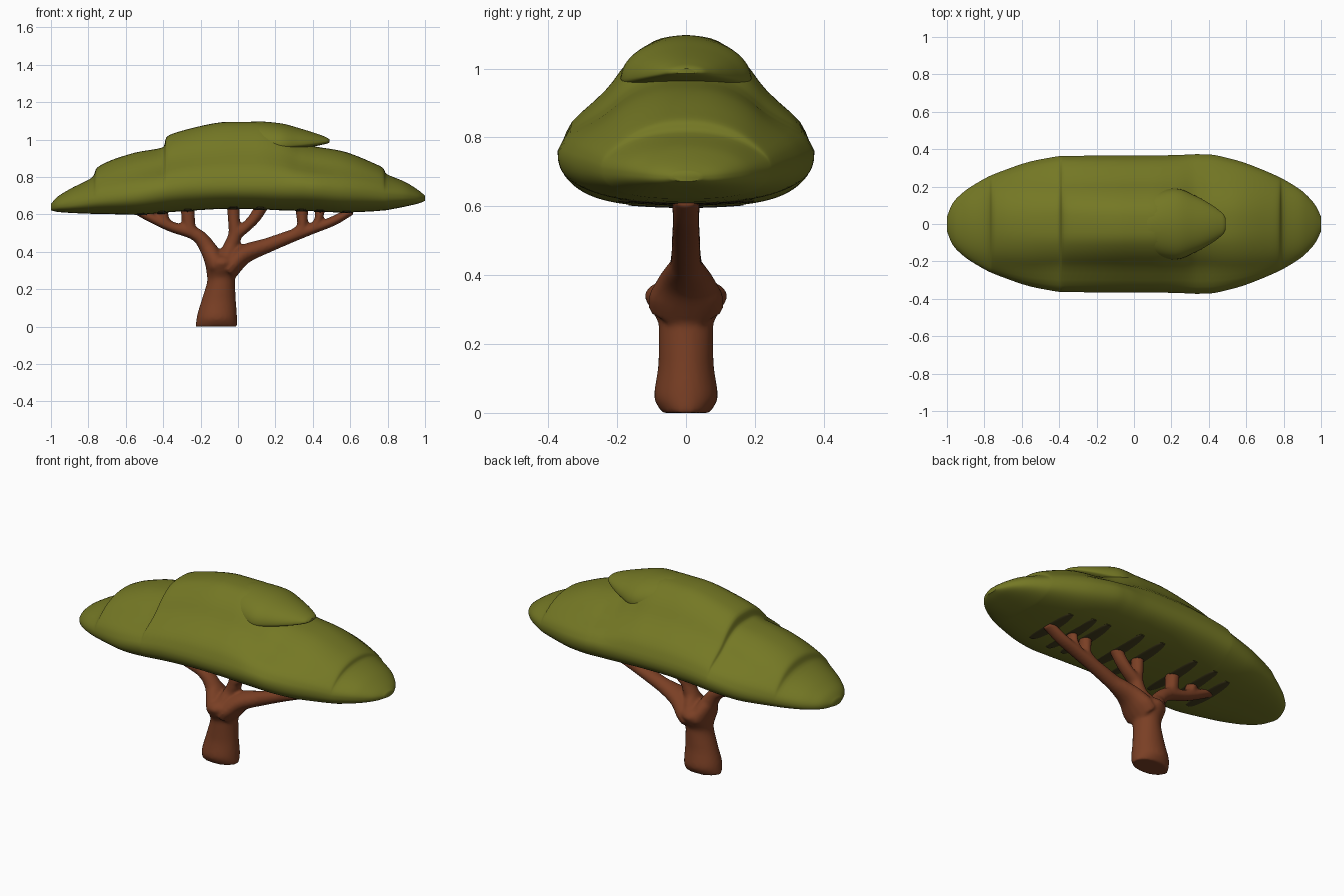
import bpy, bmesh, math
from mathutils import Vector

if "Cube" in bpy.data.objects:
    bpy.data.objects.remove(bpy.data.objects["Cube"])


def material(name, rgb):
    m = bpy.data.materials.new(name)
    m.diffuse_color = (*rgb, 1)
    m.use_nodes = True
    m.node_tree.nodes["Principled BSDF"].inputs["Base Color"].default_value = m.diffuse_color
    return m


LEAF = material("olive_green", (0.175, 0.187, 0.018))
BARK = material("reddish_brown", (0.195, 0.05, 0.018))
DARK = material("dark_olive", (0.06, 0.05, 0.014))


def tangent(a, b):
    return 2 * a * b / (a + b) if a * b > 0 else 0


def smooth(rows, steps):
    """Monotone cubic interpolation of rows of numbers."""
    out = []
    for i in range(len(rows) - 1):
        a, b = rows[i], rows[i + 1]
        p = rows[i - 1] if i else None
        q = rows[i + 2] if i + 2 < len(rows) else None
        for s in range(steps):
            t = s / steps
            row = []
            for k in range(len(a)):
                d = b[k] - a[k]
                m0 = tangent(a[k] - p[k], d) if p else d
                m1 = tangent(d, q[k] - b[k]) if q else d
                row.append(a[k] + m0 * t + (3 * d - 2 * m0 - m1) * t * t
                           + (m0 + m1 - 2 * d) * t ** 3)
            out.append(row)
    out.append(list(rows[-1]))
    return out


def lookup(table, t):
    """Linear lookup in (key, value) pairs with rising keys."""
    for (k0, v0), (k1, v1) in zip(table, table[1:]):
        if t <= k1:
            return v0 + (v1 - v0) * (t - k0) / (k1 - k0)
    return table[-1][1]


def loft(name, rings, mat):
    bm = bmesh.new()
    loops = [[bm.verts.new(p) for p in ring] for ring in rings]
    n = len(loops[0])
    for a, b in zip(loops, loops[1:]):
        for i in range(n):
            j = (i + 1) % n
            bm.faces.new((a[i], a[j], b[j], b[i]))
    bm.faces.new(loops[0])
    bm.faces.new(loops[-1])
    bmesh.ops.recalc_face_normals(bm, faces=bm.faces)
    me = bpy.data.meshes.new(name)
    bm.to_mesh(me)
    bm.free()
    me.materials.append(mat)
    ob = bpy.data.objects.new(name, me)
    bpy.context.collection.objects.link(ob)
    bpy.ops.object.select_all(action='DESELECT')
    ob.select_set(True)
    bpy.context.view_layer.objects.active = ob
    bpy.ops.object.shade_smooth_by_angle(angle=math.radians(50))
    return ob


# Stepped slope of the crown: height fraction -> width fraction
SLOPE = smooth([(0, 1), (.12, .965), (.26, .9), (.41, .75), (.56, .61), (.71, .51),
                (.82, .42), (.91, .32), (.97, .22), (.995, .12), (1, 0)], 3)


def canopy(name, rows, stepped):
    """rows: x, half width, underside z, widest z, top z"""
    rings = []
    for x, w, zb, zm, zt in smooth(rows, 5):
        mix = max(0, 1 - max(0, abs(x) - .4) / .5) if stepped else 0
        ring = []
        for i in range(64):
            a = math.tau * i / 64
            c, s = math.cos(a), math.sin(a)
            if s >= 0:
                t = s ** 1.1 if s > 1e-6 else 0
                f = mix * lookup(SLOPE, t) + (1 - mix) * math.sqrt(max(0, 1 - t * t))
                ring.append((x, w * math.copysign(f, c), zm + (zt - zm) * t))
            else:  # flatter underside
                y = math.copysign(abs(c) ** 0.75, c)
                ring.append((x, w * y, zm - (zm - zb) * abs(s) ** 0.75))
        rings.append(ring)
    return loft(name, rings, LEAF)


# Main crown with steps at both ends
CROWN = [
    (-1, .04, .622, .64, .655), (-.97, .11, .614, .645, .69),
    (-.9, .18, .608, .655, .735), (-.775, .255, .603, .68, .803),
    (-.757, .263, .603, .683, .845), (-.7, .285, .602, .69, .88),
    (-.55, .335, .598, .71, .93), (-.398, .363, .608, .74, .962),
    (-.383, .364, .61, .74, 1.012), (-.25, .365, .62, .755, 1.06),
    (-.05, .366, .63, .76, 1.095), (.1, .367, .628, .76, 1.095),
    (.22, .368, .622, .76, 1.06), (.33, .373, .62, .76, .985),
    (.4, .372, .618, .755, .965), (.55, .34, .61, .74, .94),
    (.7, .285, .615, .725, .885), (.778, .25, .621, .712, .845),
    (.79, .244, .622, .71, .82), (.9, .175, .643, .70, .77),
    (.97, .1, .66, .69, .725), (1, .04, .672, .685, .7)]
canopy("canopy", CROWN, True)

# Overhanging lip at the right end of the top tier
canopy("canopy_top_lip", [
    (0, .14, .95, .985, 1.085), (.1, .17, .94, .975, 1.097),
    (.22, .19, .935, .97, 1.088), (.33, .15, .95, .975, 1.06),
    (.44, .085, .97, .985, 1.025), (.48, .05, .98, .99, 1.008),
    (.49, .03, .985, .99, 1.0)], False)


def branch(name, rows):
    """rows: x, z, radius, in the plane y = 0; deep in y near the fork"""
    pts = smooth(rows, 6)
    rings = []
    for i, (x, z, r) in enumerate(pts):
        p, q = pts[max(i - 1, 0)], pts[min(i + 1, len(pts) - 1)]
        d = Vector((q[0] - p[0], 0, q[1] - p[1])).normalized()
        side = Vector((-d.z, 0, d.x))
        ry = max(1.1 * r, lookup([(0, .1), (.34, .11), (.38, .085), (.43, .045), (1, .02)], z))
        rings.append([Vector((x, 0, z)) + side * r * math.cos(k * math.tau / 16)
                      + Vector((0, ry * math.sin(k * math.tau / 16), 0))
                      for k in range(16)])
    return loft(name, rings, BARK)


# Trunk with a swollen fork: z, centre x, radius x, radius y
trunk = smooth([
    (0, -.115, .112, .07), (.05, -.113, .108, .093), (.15, -.102, .09, .08),
    (.25, -.09, .074, .079), (.3, -.09, .08, .102), (.34, -.087, .085, .121),
    (.37, -.085, .08, .1), (.385, -.085, .05, .06)], 4)
wood = [loft("trunk_and_branches", [[(cx + rx * math.cos(k * math.tau / 28),
                                      ry * math.sin(k * math.tau / 28), z)
                                     for k in range(28)] for z, cx, rx, ry in trunk], BARK)]

# Main limbs and twigs
LIMBS = [
    [(-.11, .32, .06), (-.155, .41, .046), (-.22, .49, .036),
     (-.36, .535, .028), (-.47, .585, .026), (-.55, .625, .022)],
    [(-.22, .48, .03), (-.262, .54, .035), (-.27, .64, .038)],
    [(-.34, .53, .024), (-.385, .56, .024), (-.41, .64, .032)],
    [(-.08, .32, .06), (-.045, .41, .042), (-.015, .5, .036),
     (-.022, .57, .032), (-.025, .66, .036)],
    [(-.015, .49, .032), (.05, .54, .029), (.095, .59, .032), (.13, .65, .036)],
    [(-.06, .3, .06), (.03, .385, .052), (.16, .435, .04),
     (.29, .485, .034), (.42, .53, .027), (.51, .565, .026), (.61, .62, .022)],
    [(.28, .48, .03), (.345, .54, .028), (.34, .64, .036)],
    [(.4, .53, .022), (.43, .57, .022), (.44, .64, .03)]]
wood += [branch("limb", rows) for rows in LIMBS]

# Fuse the wood into one smooth surface
bpy.ops.object.select_all(action='DESELECT')
for ob in wood:
    ob.select_set(True)
bpy.context.view_layer.objects.active = wood[0]
bpy.ops.object.join()
fuse = wood[0].modifiers.new("fuse", 'REMESH')
fuse.mode = 'VOXEL'
fuse.voxel_size = 0.009
fuse.use_smooth_shade = True
soften = wood[0].modifiers.new("soften", 'SMOOTH')
soften.factor = 0.5
soften.iterations = 6

# Dark streaks on the underside where twigs enter the foliage
UNDER = [(row[0], row[2]) for row in CROWN]
for i, (x, half) in enumerate([(-.52, .17), (-.41, .2), (-.27, .2), (-.025, .22),
                               (.12, .22), (.34, .2), (.44, .2), (.58, .17)]):
    z0 = lookup(UNDER, x) - .001
    rings = []
    for t in range(1, 16):
        a = math.pi * t / 16
        y = -half * math.cos(a)
        rings.append([(x + .036 * math.sin(a) ** .6 * math.cos(k * math.tau / 12), y,
                       z0 + .26 * y * y + .004 * math.sin(k * math.tau / 12))
                      for k in range(12)])
    loft(f"twig_streak_{i + 1}", rings, DARK)
